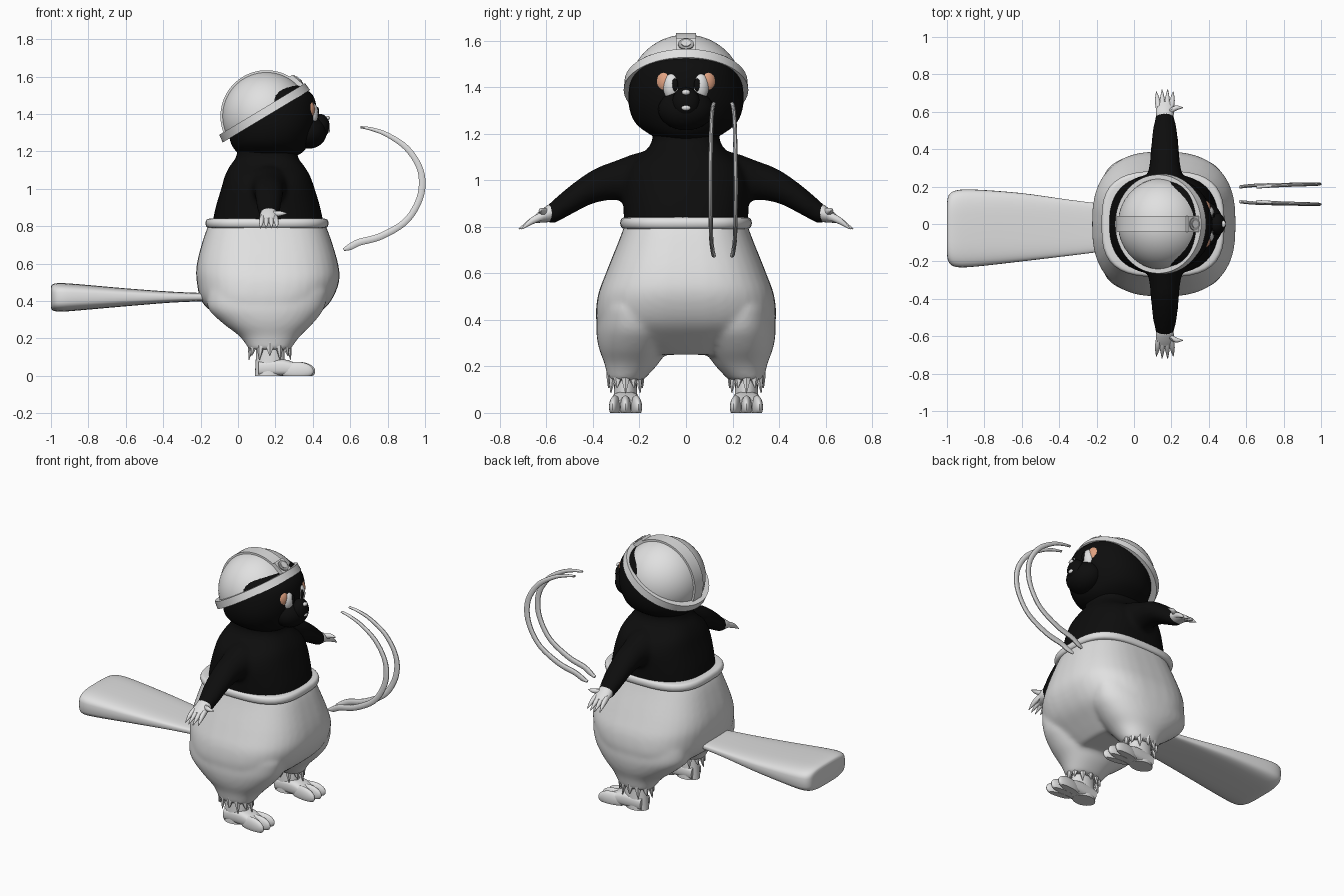
import bpy, bmesh, math
from mathutils import Vector, Matrix

cube = bpy.data.objects.get("Cube")
if cube:
    bpy.data.objects.remove(cube, do_unlink=True)


def material(name, rgb):
    m = bpy.data.materials.new(name)
    m.use_nodes = True
    m.diffuse_color = (*rgb, 1)
    bsdf = m.node_tree.nodes["Principled BSDF"]
    bsdf.inputs["Base Color"].default_value = (*rgb, 1)
    bsdf.inputs["Roughness"].default_value = 0.6
    return m


WHITE = material("pale_grey", (0.75, 0.75, 0.75))
BLACK = material("black_fur", (0.004, 0.004, 0.004))
SALMON = material("salmon", (0.75, 0.36, 0.22))
GREY = material("badge_grey", (0.4, 0.4, 0.4))


def finish(bm, name, mat, voxel=0, smooth=6):
    """Turn a bmesh into a smooth object; voxel fuses overlapping pieces."""
    bmesh.ops.recalc_face_normals(bm, faces=bm.faces)
    me = bpy.data.meshes.new(name)
    bm.to_mesh(me)
    bm.free()
    me.materials.append(mat)
    ob = bpy.data.objects.new(name, me)
    bpy.context.collection.objects.link(ob)
    bpy.ops.object.select_all(action="DESELECT")
    ob.select_set(True)
    bpy.context.view_layer.objects.active = ob
    bpy.ops.object.shade_smooth_by_angle(angle=math.radians(40))
    if voxel:
        r = ob.modifiers.new("fuse", "REMESH")
        r.mode, r.voxel_size, r.use_smooth_shade = "VOXEL", voxel, True
        s = ob.modifiers.new("soften", "SMOOTH")
        s.factor, s.iterations = 0.5, smooth
    return ob


def skin(bm, rings):
    """Bridge rings of points and cap both ends."""
    loops = [[bm.verts.new(p) for p in r] for r in rings]
    n = len(loops[0])
    for a, b in zip(loops, loops[1:]):
        for i in range(n):
            j = (i + 1) % n
            bm.faces.new((a[i], a[j], b[j], b[i]))
    bm.faces.new(loops[0][::-1])
    bm.faces.new(loops[-1])


def spline(rows, steps):
    """Catmull-Rom interpolation of rows of numbers."""
    rows = [Vector(r) for r in rows]
    pts = [rows[0]] + rows + [rows[-1]]
    out = []
    for p0, p1, p2, p3 in zip(pts, pts[1:], pts[2:], pts[3:]):
        for k in range(steps):
            t = k / steps
            out.append(p1 + 0.5 * t * (p2 - p0 + t * (2 * p0 - 5 * p1 + 4 * p2 - p3
                       + t * (3 * (p1 - p2) + p3 - p0))))
    return out + [rows[-1]]


def loft(bm, axis, rows, power=2, n=40, steps=4):
    """Rows are (position on axis, low and high of each other axis in xyz order)."""
    rings = []
    for t, a0, a1, b0, b1 in spline(rows, steps):
        ring = []
        for i in range(n):
            w = math.tau * i / n
            c, s = math.cos(w), math.sin(w)
            p = [(a0 + a1) / 2 + (a1 - a0) / 2 * math.copysign(abs(c) ** (2 / power), c),
                 (b0 + b1) / 2 + (b1 - b0) / 2 * math.copysign(abs(s) ** (2 / power), s)]
            p.insert("xyz".index(axis), t)
            ring.append(p)
        rings.append(ring)
    skin(bm, rings)


def tube(bm, path, side, n=10, steps=4):
    """Path rows are (x, y, z, radius along side, radius across side)."""
    pts = spline(path, steps)
    side, rings = Vector(side), []
    for i, p in enumerate(pts):
        a, b = pts[max(i - 1, 0)], pts[min(i + 1, len(pts) - 1)]
        tangent = (Vector(b[:3]) - Vector(a[:3])).normalized()
        across = tangent.cross(side).normalized()
        rings.append([Vector(p[:3]) + side * p[3] * math.cos(w) + across * p[4] * math.sin(w)
                      for w in (math.tau * k / n for k in range(n))])
    skin(bm, rings)


def ball(bm, centre, radii, turn=0):
    m = Matrix.Translation(centre) @ Matrix.Rotation(turn, 4, "Z") @ Matrix.Diagonal((*radii, 1))
    return bmesh.ops.create_uvsphere(bm, u_segments=24, v_segments=16, radius=1, matrix=m)["verts"]


# Baggy trousers: a waist-to-crotch shell fused with two legs
bm = bmesh.new()
loft(bm, "z", [(0.82, -0.15, 0.46, -0.26, 0.26), (0.75, -0.18, 0.49, -0.285, 0.285),
               (0.6, -0.22, 0.535, -0.345, 0.345), (0.5, -0.22, 0.54, -0.38, 0.38),
               (0.39, -0.19, 0.49, -0.385, 0.385), (0.31, -0.09, 0.4, -0.34, 0.34),
               (0.25, 0.03, 0.32, -0.22, 0.22)], power=2.7)
for s in (1, -1):
    legs = [(0.45, -0.16, 0.48, 0.1, 0.375), (0.36, -0.16, 0.46, 0.06, 0.386),
            (0.28, -0.08, 0.4, 0.08, 0.375), (0.21, 0.01, 0.33, 0.12, 0.35), (0.14, 0.06, 0.28, 0.185, 0.335)]
    loft(bm, "z", [(z, a, b, *sorted((s * c, s * d))) for z, a, b, c, d in legs], power=2.2)
finish(bm, "trousers", WHITE, voxel=0.013, smooth=8)

# Rolled waistband
bm = bmesh.new()
loft(bm, "z", [(0.79, -0.15, 0.46, -0.26, 0.26), (0.797, -0.168, 0.478, -0.277, 0.277),
               (0.818, -0.174, 0.484, -0.283, 0.283), (0.837, -0.165, 0.475, -0.275, 0.275),
               (0.842, -0.14, 0.45, -0.25, 0.25)], power=3)
finish(bm, "waistband", WHITE)

# Torso and arms
bm = bmesh.new()
loft(bm, "z", [(0.8, -0.14, 0.46, -0.265, 0.265), (0.9, -0.12, 0.44, -0.27, 0.27),
               (1.0, -0.09, 0.41, -0.27, 0.27), (1.07, -0.07, 0.385, -0.24, 0.24),
               (1.12, -0.045, 0.355, -0.18, 0.18), (1.17, -0.01, 0.32, -0.145, 0.145),
               (1.23, 0, 0.32, -0.15, 0.15)], power=2.5)
for s in (1, -1):
    arm = [(0.1, 0.02, 0.31, 0.9, 1.13), (0.2, 0.05, 0.28, 0.89, 1.12), (0.3, 0.08, 0.25, 0.915, 1.085),
           (0.4, 0.09, 0.24, 0.9, 1.045), (0.5, 0.1, 0.23, 0.85, 0.975), (0.57, 0.115, 0.215, 0.815, 0.915),
           (0.61, 0.13, 0.2, 0.83, 0.88)]
    loft(bm, "y", [(s * r[0], *r[1:]) for r in arm])
finish(bm, "torso_and_arms", BLACK, voxel=0.013)

# Head with muzzle and nose
bm = bmesh.new()
loft(bm, "z", [(1.17, 0.02, 0.3, -0.1, 0.1), (1.2, -0.01, 0.35, -0.16, 0.16),
               (1.25, -0.04, 0.38, -0.22, 0.22), (1.33, -0.05, 0.41, -0.247, 0.247),
               (1.42, -0.05, 0.42, -0.24, 0.24), (1.5, -0.01, 0.4, -0.21, 0.21),
               (1.55, 0.04, 0.33, -0.15, 0.15), (1.57, 0.1, 0.26, -0.07, 0.07)], power=2.1)
ball(bm, (0.38, 0, 1.305), (0.095, 0.12, 0.09))
ball(bm, (0.44, 0, 1.335), (0.05, 0.06, 0.065))
finish(bm, "head", BLACK)
bm = bmesh.new()
ball(bm, (0.479, 0, 1.378), (0.012, 0.018, 0.012))
ball(bm, (0.482, 0, 1.312), (0.01, 0.02, 0.012))
finish(bm, "nose_glint_and_teeth", WHITE)

for s, label in ((1, "left"), (-1, "right")):
    # Eye: lid, white and pupil
    for name, mat, centre, radii in (
            ("eyelid", SALMON, (0.376, 0.088, 1.422), (0.035, 0.042, 0.052)),
            ("eye", WHITE, (0.394, 0.062, 1.402), (0.035, 0.038, 0.06)),
            ("pupil", BLACK, (0.424, 0.048, 1.41), (0.01, 0.014, 0.028))):
        bm = bmesh.new()
        ball(bm, (centre[0], s * centre[1], centre[2]), radii, s * 0.3)
        finish(bm, f"{label}_{name}", mat)

    # Hand with four claws and a thumb
    bm = bmesh.new()
    palm = [(0.55, 0.13, 0.2, 0.84, 0.89), (0.58, 0.118, 0.212, 0.822, 0.9),
            (0.62, 0.118, 0.212, 0.818, 0.875), (0.655, 0.13, 0.2, 0.815, 0.845)]
    loft(bm, "y", [(s * r[0], *r[1:]) for r in palm], n=20)
    for k in (-1.5, -0.5, 0.5, 1.5):
        reach = 0.725 - 0.012 * abs(k)
        tube(bm, [(0.165 + 0.022 * k, s * 0.61, 0.85, 0.014, 0.018),
                  (0.165 + 0.026 * k, s * 0.66, 0.826, 0.014, 0.015),
                  (0.165 + 0.03 * k, s * reach, 0.79, 0.002, 0.002)], (1, 0, 0))
    tube(bm, [(0.19, s * 0.6, 0.865, 0.016, 0.016), (0.225, s * 0.62, 0.868, 0.014, 0.014),
              (0.262, s * 0.622, 0.868, 0.002, 0.002)], (0, 1, 0))
    finish(bm, f"{label}_hand", WHITE)

    # Foot: ankle, instep and three flat-soled toes
    y = 0.26 * s
    bm = bmesh.new()
    loft(bm, "z", [(0, 0.09, 0.24, y - 0.055, y + 0.055), (0.09, 0.095, 0.25, y - 0.05, y + 0.05),
                   (0.2, 0.1, 0.24, y - 0.045, y + 0.045)], n=24)
    loft(bm, "x", [(0.11, y - 0.05, y + 0.05, 0, 0.08), (0.24, y - 0.06, y + 0.06, 0, 0.09),
                   (0.34, y - 0.06, y + 0.06, 0, 0.055)], power=3, n=24)
    for k in (-1, 0, 1):
        for v in ball(bm, (0.315 + 0.008 * (k == 0), y + 0.045 * k, 0.025), (0.09, 0.024, 0.05), 0.12 * k):
            v.co.z = max(v.co.z, 0)
    finish(bm, f"{label}_foot", WHITE)

    # Ragged trouser hem
    bm = bmesh.new()
    for k in range(12):
        w = math.tau * k / 12
        c, d = math.cos(w), math.sin(w)
        tip = 0.085 + 0.022 * (k % 2)
        tube(bm, [(0.17 + 0.1 * c, y + 0.066 * d, 0.21, 0.018, 0.024),
                  (0.17 + 0.102 * c, y + 0.067 * d, 0.15, 0.014, 0.02),
                  (0.17 + 0.112 * c, y + 0.073 * d, tip, 0.002, 0.002)], (c, d, 0), n=6)
    finish(bm, f"{label}_hem", WHITE)

# Flat paddle tail
bm = bmesh.new()
loft(bm, "x", [(-1, -0.16, 0.11, 0.365, 0.475), (-0.99, -0.205, 0.155, 0.35, 0.49),
               (-0.95, -0.23, 0.18, 0.343, 0.496), (-0.85, -0.228, 0.184, 0.35, 0.49),
               (-0.6, -0.2, 0.165, 0.372, 0.468), (-0.35, -0.17, 0.13, 0.392, 0.45),
               (-0.15, -0.145, 0.105, 0.4, 0.442)], power=3.5)
finish(bm, "tail", WHITE)

# Two floating curved straps
for name, y, bow in (("inner_strap", 0.12, -0.015), ("outer_strap", 0.198, 0.016)):
    spine = [(0.655, 1.33, 0.006), (0.72, 1.318, 0.01), (0.8, 1.288, 0.013), (0.9, 1.22, 0.016),
             (0.968, 1.12, 0.017), (0.985, 1.02, 0.019), (0.96, 0.92, 0.018), (0.89, 0.82, 0.018),
             (0.76, 0.745, 0.019), (0.65, 0.715, 0.019), (0.6, 0.69, 0.018), (0.565, 0.675, 0.008)]
    bm = bmesh.new()
    tube(bm, [(x, y + bow * math.sin(math.pi * i / 11), z, 0.009, r)
              for i, (x, z, r) in enumerate(spine)], (0, 1, 0))
    finish(bm, name, WHITE)

# Tilted helmet: dome, rim and centre ridge
tilt = Matrix.Translation((0.152, 0, 1.388)) @ Matrix.Rotation(math.radians(-31), 4, "Y")


def cut_below(bm):
    bmesh.ops.bisect_plane(bm, geom=bm.verts[:] + bm.edges[:] + bm.faces[:],
                           plane_co=(0, 0, 0.005), plane_no=(0, 0, 1), clear_inner=True)
    bm.transform(tilt)


bm = bmesh.new()
bmesh.ops.create_uvsphere(bm, u_segments=48, v_segments=32, radius=1,
                          matrix=Matrix.Diagonal((0.238, 0.245, 0.238, 1)))
cut_below(bm)
finish(bm, "helmet_dome", WHITE)
bm = bmesh.new()
loft(bm, "z", [(0, -0.272, 0.272, -0.268, 0.268), (0.045, -0.268, 0.268, -0.264, 0.264)], n=64, steps=1)
bm.transform(tilt)
finish(bm, "helmet_rim", WHITE)
bm = bmesh.new()
bmesh.ops.create_cone(bm, cap_ends=True, segments=64, radius1=0.246, radius2=0.246, depth=0.085,
                      matrix=Matrix.Rotation(math.pi / 2, 4, "X"))
cut_below(bm)
finish(bm, "helmet_ridge", WHITE)

# Front plate with a plain round lamp ring
face = tilt @ Matrix.Rotation(math.radians(-18), 4, "Y")
bm = bmesh.new()
bmesh.ops.create_cube(bm, size=1, matrix=face @ Matrix.Translation((0.248, 0, 0))
                      @ Matrix.Diagonal((0.02, 0.085, 0.085, 1)))
finish(bm, "helmet_plate", WHITE)
for name, mat, r, out in (("lamp_ring", GREY, 0.034, 0.26), ("lamp_lens", WHITE, 0.02, 0.264)):
    bm = bmesh.new()
    bmesh.ops.create_cone(bm, cap_ends=True, segments=24, radius1=r, radius2=r, depth=0.008,
                          matrix=face @ Matrix.Translation((out, 0, 0)) @ Matrix.Rotation(math.pi / 2, 4, "Y"))
    finish(bm, name, mat)
